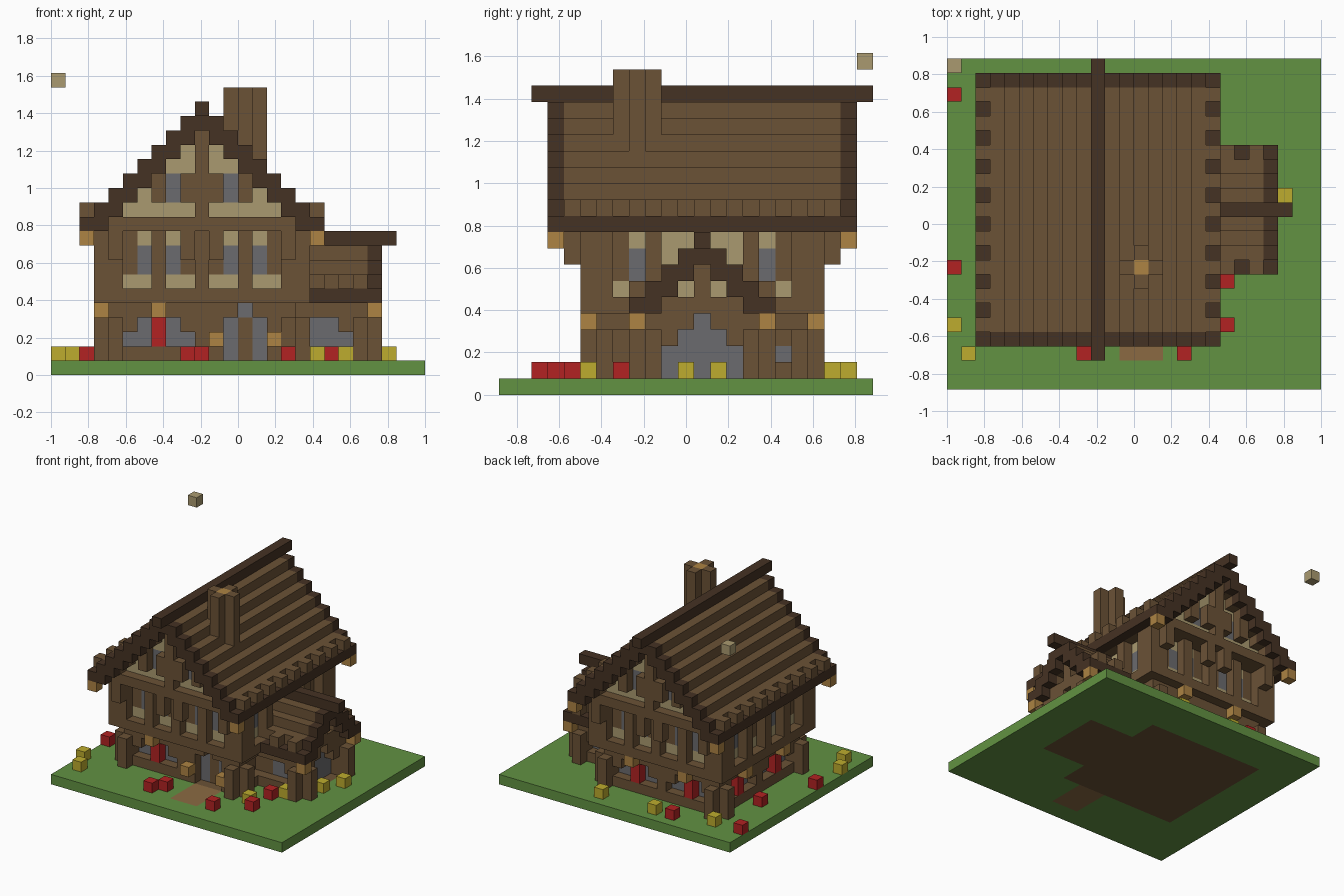
import bpy, bmesh

if "Cube" in bpy.data.objects:
    bpy.data.objects.remove(bpy.data.objects["Cube"], do_unlink=True)

U = 1 / 13            # edge of one block
CX, CY = 10, 12       # block column and row at the centre of the house
cells = {}            # (i, j, k) -> (part, colour)

COLOURS = {
    "grass_green": "629242", "timber_brown": "6B5236", "dark_timber": "453223",
    "plaster_tan": "AA9A70", "stone_grey": "6B6B6E", "flower_red": "B22222",
    "flower_yellow": "BDAC2E", "cut_log": "AD8343", "path_earth": "8B6A42"}
BROWN, DARK, TAN, GREY = "timber_brown", "dark_timber", "plaster_tan", "stone_grey"
RED, YELLOW, LOG = "flower_red", "flower_yellow", "cut_log"


def linear(hexa):
    vals = [int(hexa[n:n + 2], 16) / 255 for n in (0, 2, 4)]
    return [v / 12.92 if v < 0.04 else ((v + 0.055) / 1.055) ** 2.4 for v in vals] + [1]


def span(a):
    return range(a[0], a[1] + 1) if isinstance(a, tuple) else (a,)


def fill(part, colour, i, j, k):
    """Fill a box of blocks; each argument is one index or an inclusive range."""
    for a in span(i):
        for b in span(j):
            for c in span(k):
                cells[a, b, c] = (part, colour)


def side_fill(side, part, colour, t, depth, k):
    """Fill blocks on one house side: t runs along the wall, depth runs outward."""
    for a in span(t):
        for c in span(k):
            cells[{"front": (CX + a, CY - depth, c), "back": (CX + a, CY + depth, c),
                   "left": (CX - depth, CY + a, c), "right": (CX + depth, CY + a, c)}[side]] = (part, colour)


# Ground, floor and path
fill("lawn", "grass_green", (0, 25), (0, 22), 0)
fill("floor", BROWN, (4, 16), (6, 18), 0)
fill("floor", BROWN, (17, 21), (9, 15), 0)
fill("path", "path_earth", (12, 14), (2, 5), 0)

# Side wing walls
for s in (-1, 1):
    fill("wing_walls", BROWN, (16, 20), CY + 2 * s, (1, 5))
    fill("wing_windows", GREY, (18, 19), CY + 2 * s, (2, 3))
    fill("wing_windows", GREY, 20, CY + 2 * s, 2)
    for k in (1, 4, 5):
        fill("wing_frame", BROWN, (17, 21), CY + 3 * s, k)
    fill("wing_frame", BROWN, 21, CY + 3 * s, (1, 4))
    fill("wing_frame", BROWN, 20, CY + 3 * s, 3)
    fill("wing_posts", BROWN, 21, CY + 4 * s, (1, 3))
    fill("wing_posts", BROWN, 22, CY + 3 * s, (1, 3))
    fill("wing_beam_ends", LOG, 22, CY + 4 * s, 4)
    fill("wing_frame", BROWN, 21, CY + 2 * s, (3, 4))
    fill("wing_frame", BROWN, 21, CY + s, 4)
fill("wing_gable", TAN, 20, (10, 14), (5, 7))
fill("wing_windows", GREY, 20, (10, 14), (1, 2))
fill("wing_windows", GREY, 20, (11, 13), 3)
fill("wing_windows", GREY, 20, CY, 4)
fill("wing_frame", BROWN, 21, (9, 15), 5)
fill("wing_frame", BROWN, 21, CY, (6, 7))

# Side wing roof
for d in range(-4, 5):
    k = 9 - abs(d)
    low = k if abs(d) == 4 else k - 1
    fill("wing_roof", DARK if abs(d) == 4 else BROWN, (17, 22), CY + d, (low, k))
    fill("wing_roof_trim", DARK, 22, CY + d, (low, k))
    if abs(d) == 4:
        for i in (19, 21):
            fill("wing_roof", BROWN, i, CY + d, k + 1)
fill("wing_ridge", DARK, (17, 23), CY, 9)


def window(side, c):
    """Ground floor window with a flower panel under a log end."""
    side_fill(side, "ground_windows", GREY, (c - 2, c + 2), 5, 2)
    side_fill(side, "ground_windows", GREY, (c - 1, c + 1), 5, 3)
    for e in (-2, 2):
        side_fill(side, "ground_frame", BROWN, c + e, 6, 3)
    side_fill(side, "window_flowers", RED, c, 6, (2, 3))
    side_fill(side, "log_ends", LOG, c, 7, 4)


# House walls, the same timber pattern on each side
for side in ("left", "right", "back", "front"):
    gable = side in ("front", "back")
    # Ground floor
    side_fill(side, "ground_walls", BROWN, (-5, 5), 5, (1, 4))
    for k in (1, 4):
        side_fill(side, "ground_frame", BROWN, (-6, 6), 6, k)
    for t in (-6, 0, 6):
        side_fill(side, "ground_frame", BROWN, t, 6, (1, 3))
    for t in (-6, 6):
        side_fill(side, "ground_posts", BROWN, t, 7, (1, 3))
    if side != "right":
        window(side, -3)
    if side in ("left", "back"):
        window(side, 3)
    if side == "right":
        for s in (-1, 1):
            side_fill(side, "ground_windows", GREY, 5 * s, 5, 2)
    # Upper floor
    side_fill(side, "upper_walls", BROWN, (-6, 6), 6, (5, 9))
    side_fill(side, "upper_frame", BROWN, (-7, 7), 7, 5)
    for s in (-1, 1):
        for t in (2, 4):
            side_fill(side, "upper_plaster", TAN, t * s, 6, (6, 9))
            side_fill(side, "upper_windows", GREY, t * s, 6, (7, 8))
        for t in (1, 5):
            side_fill(side, "upper_plaster", TAN, t * s, 6, 6)
        if side == "right":
            side_fill(side, "upper_plaster", TAN, 2 * s, 6, (8, 9))
            side_fill(side, "upper_plaster", TAN, s, 6, 9)
    for t in (-7, -6, -3, 3, 6, 7):
        side_fill(side, "upper_frame", BROWN, t, 7, (6, 9))
    if side != "right":
        side_fill(side, "upper_frame", BROWN, 0, 7, (6, 9))
    # Gable with overhanging frame
    if gable:
        side_fill(side, "gable_frame", BROWN, (-6, 6), 7, 10)
        side_fill(side, "gable_frame", BROWN, (-6, 6), 8, 10)
        for t in range(-5, 6):
            side_fill(side, "gable_plaster", TAN, t, 7, (11, 16 - abs(t)))
        side_fill(side, "gable_frame", BROWN, 0, 8, (11, 16))
        side_fill(side, "gable_frame", BROWN, (-1, 1), 8, (12, 13))
        for s in (-1, 1):
            side_fill(side, "gable_windows", GREY, 2 * s, 7, (12, 13))
            side_fill(side, "gable_frame", BROWN, 3 * s, 8, (12, 13))
            for t in (1, 6):
                side_fill(side, "gable_brackets", BROWN, t * s, 8, (8, 9))
            side_fill(side, "beam_ends", LOG, 8 * s, 9, 9)

# Front door
for t in (2, 3, 4):
    for k in (1, 2, 3, 4):
        cells.pop((CX + t, CY - 6, k), None)
    side_fill("front", "door", BROWN if t == 3 else GREY, t, 5, (1, 3))
    if t != 3:
        side_fill("front", "door_frame", BROWN, t, 6, 4)
side_fill("front", "door", GREY, 3, 5, 4)
for t in (1, 5):
    side_fill("front", "door_frame", BROWN, t, 6, (1, 3))
    side_fill("front", "door_lanterns", LOG, t, 7, 2)

# Main roof: stepped slopes, dark gable trim, toothed eaves, ridge beam
for d in range(-8, 9):
    k = 18 - abs(d)
    eave = abs(d) == 8
    low = k if eave else k - 1
    fill("roof", DARK if eave else BROWN, CX + d, (4, 20), (low, k))
    for j in (3, 21):
        fill("roof_trim", DARK, CX + d, j, (low, k))
    if eave:
        for j in range(4, 21, 2):
            fill("roof", BROWN, CX + d, j, k + 1)
fill("ridge_beam", DARK, CX, (2, 22), 18)

# Chimney with a cross-shaped section
fill("chimney", BROWN, (12, 14), 8, (14, 19))
fill("chimney", BROWN, 13, (7, 9), (14, 19))
fill("chimney_core", LOG, 13, 8, 19)

# Flowers on the lawn and one floating block
for i, j in ((0, 20), (0, 8), (2, 14), (9, 2), (10, 3), (16, 2), (19, 4), (19, 7), (7, 21)):
    fill("red_flowers", RED, i, j, 1)
for i, j in ((0, 4), (1, 2), (3, 20), (18, 5), (20, 8), (22, 11), (23, 13), (15, 21), (9, 21)):
    fill("yellow_flowers", YELLOW, i, j, 1)
fill("floating_block", TAN, 0, 22, 20)

# Materials
materials = {}
for name, hexa in COLOURS.items():
    m = bpy.data.materials.new(name)
    m.use_nodes = True
    m.diffuse_color = linear(hexa)
    for node in m.node_tree.nodes:
        if node.type == "BSDF_PRINCIPLED":
            node.inputs["Base Color"].default_value = linear(hexa)
            node.inputs["Roughness"].default_value = 0.9
    materials[name] = m

# Turn each part into a mesh of its exposed block faces
for part in dict.fromkeys(p for p, c in cells.values()):
    own = {pos: c for pos, (p, c) in cells.items() if p == part}
    slots = list(dict.fromkeys(own.values()))
    bm = bmesh.new()
    for pos, colour in own.items():
        for axis in range(3):
            for step in (0, 1):
                near = list(pos)
                near[axis] += 2 * step - 1
                if tuple(near) in cells:
                    continue
                quad = []
                for a, b in ((0, 0), (1, 0), (1, 1), (0, 1)):
                    p = list(pos)
                    p[axis] += step
                    p[(axis + 1) % 3] += a
                    p[(axis + 2) % 3] += b
                    quad.append(bm.verts.new((p[0] * U - 1, (p[1] - 11.5) * U, p[2] * U)))
                face = bm.faces.new(quad if step else quad[::-1])
                face.material_index = slots.index(colour)
    bmesh.ops.remove_doubles(bm, verts=bm.verts[:], dist=U / 50)
    mesh = bpy.data.meshes.new(part)
    bm.to_mesh(mesh)
    bm.free()
    for s in slots:
        mesh.materials.append(materials[s])
    bpy.context.collection.objects.link(bpy.data.objects.new(part, mesh))
